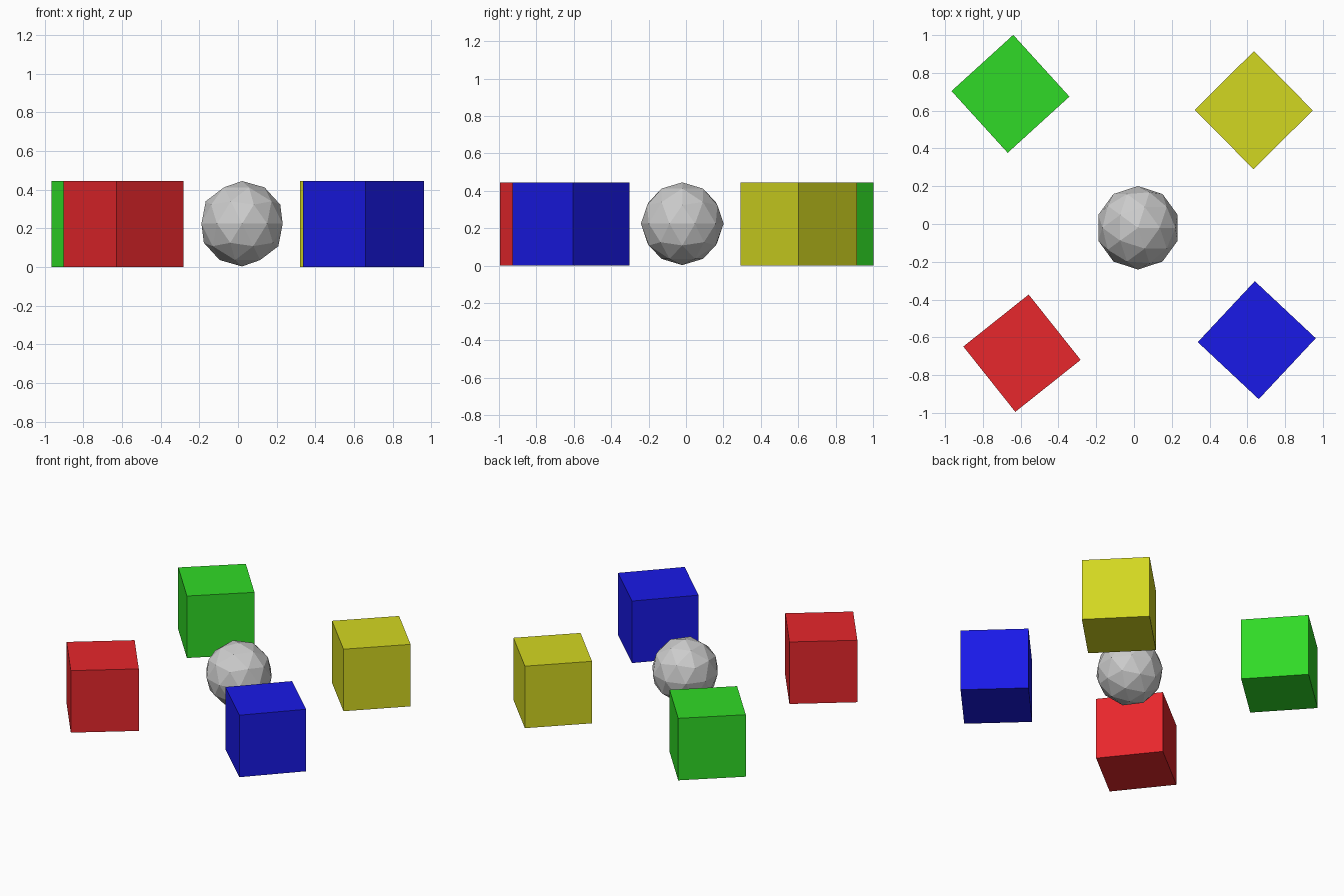
import bpy
from math import radians

if "Cube" in bpy.data.objects:
    bpy.data.objects.remove(bpy.data.objects["Cube"])

SIDE, HEIGHT = 0.442, 0.444


def block(name, x, y, angle, color):
    bpy.ops.mesh.primitive_cube_add(size=1, location=(x, y, HEIGHT / 2),
                                    rotation=(0, 0, radians(angle)))
    ob = bpy.context.object
    ob.name = name
    ob.scale = (SIDE, SIDE, HEIGHT)
    mat = bpy.data.materials.new(name + "_paint")
    mat.diffuse_color = (*color, 1)
    mat.use_nodes = True
    mat.node_tree.nodes["Principled BSDF"].inputs["Base Color"].default_value = mat.diffuse_color
    ob.data.materials.append(mat)


# Four coloured corner blocks, each turned towards the middle
block("red_block", -0.593, -0.684, 38.5, (0.8, 0.02, 0.025))
block("blue_block", 0.65, -0.615, 46.9, (0.01, 0.01, 0.8))
block("green_block", -0.654, 0.689, 42.3, (0.03, 0.7, 0.02))
block("yellow_block", 0.634, 0.603, 44.7, (0.65, 0.68, 0.015))

# Low-poly ball in the middle
bpy.ops.mesh.primitive_ico_sphere_add(subdivisions=2, radius=0.221,
                                      location=(0.021, -0.02, 0.224))
bpy.context.object.name = "center_ball"
